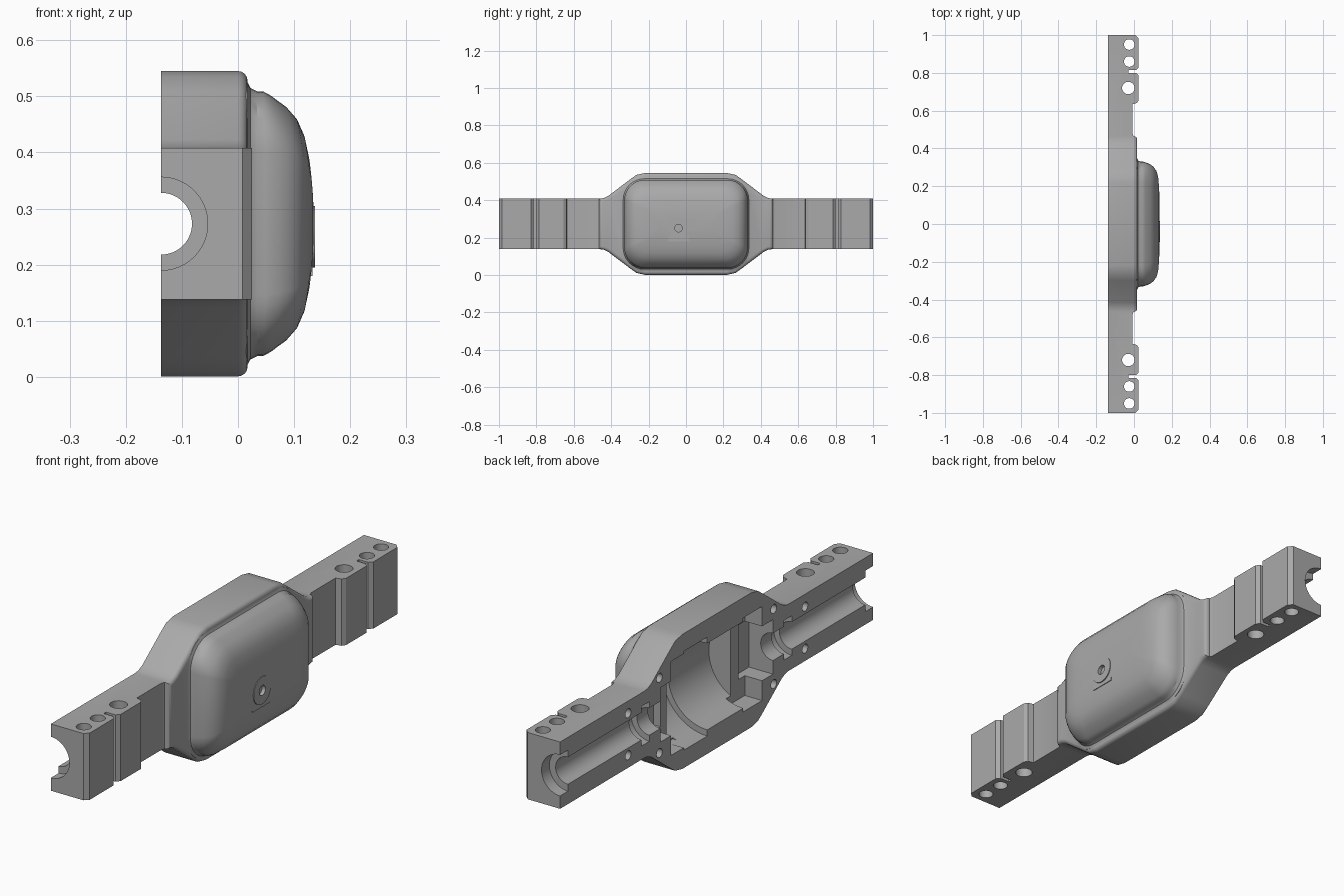
import bpy, bmesh, math
from mathutils import Matrix, Vector

if "Cube" in bpy.data.objects:
    bpy.data.objects.remove(bpy.data.objects["Cube"])

MID = 0.273       # axle height
SPLIT = -0.137    # open split plane

grey = bpy.data.materials.new("cast_grey")
grey.use_nodes = True
grey.diffuse_color = (0.4, 0.4, 0.4, 1)
grey.node_tree.nodes["Principled BSDF"].inputs["Base Color"].default_value = (0.4, 0.4, 0.4, 1)


def finish(bm, name):
    bmesh.ops.recalc_face_normals(bm, faces=bm.faces)
    mesh = bpy.data.meshes.new(name)
    bm.to_mesh(mesh)
    bm.free()
    mesh.materials.append(grey)
    ob = bpy.data.objects.new(name, mesh)
    bpy.context.collection.objects.link(ob)
    return ob


def prism(name, points, direction, bevel=0.0):
    """Extrude a closed outline, optionally rounding the far rim."""
    bm = bmesh.new()
    base = bm.faces.new([bm.verts.new(p) for p in points])
    ext = bmesh.ops.extrude_face_region(bm, geom=[base], use_keep_orig=True)["geom"]
    top = [v for v in ext if isinstance(v, bmesh.types.BMVert)]
    bmesh.ops.translate(bm, verts=top, vec=direction)
    if bevel:
        rim = [e for e in bm.edges if all(v in top for v in e.verts)]
        bmesh.ops.bevel(bm, geom=rim, offset=bevel, segments=4, profile=0.5, affect='EDGES')
    return finish(bm, name)


def rod(name, start, end, r, sides=48):
    a, b = Vector(start), Vector(end)
    bm = bmesh.new()
    turn = (b - a).to_track_quat('Z', 'Y').to_matrix().to_4x4()
    bmesh.ops.create_cone(bm, cap_ends=True, segments=sides, radius1=r, radius2=r,
                          depth=(b - a).length, matrix=Matrix.Translation((a + b) / 2) @ turn)
    return finish(bm, name)


def block(name, x, y, z):
    pts = [(x[0], y[0], z[0]), (x[0], y[1], z[0]), (x[0], y[1], z[1]), (x[0], y[0], z[1])]
    return prism(name, pts, (x[1] - x[0], 0, 0))


def combine(target, tool, operation):
    mod = target.modifiers.new(operation.lower(), 'BOOLEAN')
    mod.object, mod.operation, mod.solver = tool, operation, 'EXACT'
    bpy.context.view_layer.objects.active = target
    bpy.ops.object.modifier_apply(modifier=mod.name)
    bpy.data.objects.remove(tool)


# Centre body: flared outline with a rounded outer rim
quarter = [(0.465, 0.1345), (0.44, 0.138), (0.415, 0.15), (0.3, 0.237),
           (0.265, 0.262), (0.22, 0.272)]
upper = quarter + [(-y, z) for y, z in reversed(quarter)]
outline = upper + [(y, -z) for y, z in reversed(upper)]
housing = prism("axle_housing_half", [(SPLIT, y, MID + z) for y, z in outline],
                (0.154, 0, 0), 0.017)

# Axle arms with clamp blocks: one plan profile drawn through the height
plan = [(SPLIT, 1), (0.008, 1), (0.025, 0.983), (0.025, 0.83), (0.012, 0.815), (-0.03, 0.815),
        (-0.03, 0.8), (0.012, 0.8), (0.025, 0.785), (0.025, 0.655), (0.015, 0.64),
        (-0.008, 0.635), (-0.008, 0.48), (0, 0.455), (0.008, 0.44), (0.008, 0.4)]
plan += [(x, -y) for x, y in reversed(plan)]
arms = prism("axle_arms", [(x, y, MID - 0.135) for x, y in plan], (0, 0, 0.27))
combine(housing, arms, 'UNION')


# Domed cover: shrinking rounded rectangles
def rounded_ring(inset, steps=8):
    hy, hz = 0.33 - inset, 0.236 - inset
    r = max(0.11 - inset * 0.6, 0.03)
    for q, (sy, sz) in enumerate([(1, 1), (-1, 1), (-1, -1), (1, -1)]):
        for i in range(steps + 1):
            a = math.pi / 2 * (q + i / steps)
            yield sy * (hy - r) + r * math.cos(a), sz * (hz - r) + r * math.sin(a)


bm = bmesh.new()
rings = []
for inset, x in [(-0.016, 0), (-0.016, 0.017), (-0.006, 0.022), (0, 0.034), (0, 0.05),
                 (0.008, 0.08), (0.016, 0.097), (0.028, 0.112), (0.05, 0.126),
                 (0.08, 0.133), (0.12, 0.135), (0.16, 0.135), (0.195, 0.135)]:
    sag = 0.6 * min(max((x - 0.04) / 0.06, 0), 1)
    rings.append([bm.verts.new((x - sag * z * z, y, MID + z)) for y, z in rounded_ring(inset)])
for lo, hi in zip(rings, rings[1:]):
    for i in range(len(lo)):
        j = (i + 1) % len(lo)
        bm.faces.new([lo[i], lo[j], hi[j], hi[i]])
bm.faces.new(rings[0])
bm.faces.new(rings[-1])
combine(housing, finish(bm, "cover"), 'UNION')

# Filler plug boss with its lower pad
combine(housing, block("plug_pad", (0.1, 0.1325), (-0.095, 0.015), (0.18, 0.25)), 'UNION')
combine(housing, rod("plug_boss", (0.1, -0.04, 0.25), (0.137, -0.04, 0.25), 0.055), 'UNION')
combine(housing, rod("plug_hole", (0.122, -0.04, 0.25), (0.2, -0.04, 0.25), 0.02), 'DIFFERENCE')


# Axle bore and stepped gear chamber
def bore(y0, y1, r):
    combine(housing, rod("bore", (SPLIT, y0, MID), (SPLIT, y1, MID), r, 64), 'DIFFERENCE')


bore(-1.1, 1.1, 0.055)
bore(0.06, 0.21, 0.2)
bore(-0.2, 0.1, 0.175)

for s in (1, -1):
    # Bearing seats and end counterbores
    bore(s * 0.95, s * 1.1, 0.083)
    bore(s * 0.43, s * 0.48, 0.08)
    # Chamber end pockets
    for y0, y1, h, x in [(0.17, 0.29, 0.19, -0.06), (0.25, 0.36, 0.11, -0.03)]:
        ys = sorted((s * y0, s * y1))
        combine(housing, block("pocket", (-0.3, x), ys, (MID - h, MID + h)), 'DIFFERENCE')
    # Vertical clamp holes
    for x, y, r in [(-0.03, 0.72, 0.033), (-0.025, 0.86, 0.028), (-0.025, 0.95, 0.028)]:
        combine(housing, rod("clamp_hole", (x, s * y, -0.1), (x, s * y, 0.7), r, 32), 'DIFFERENCE')
    # Screw holes in the split face
    for y, h in [(0.365, 0.152), (0.565, 0.085)]:
        for z in (MID - h, MID + h):
            combine(housing, rod("screw_hole", (-0.3, s * y, z), (-0.05, s * y, z), 0.018, 24),
                    'DIFFERENCE')

bpy.ops.object.select_all(action='DESELECT')
housing.select_set(True)
bpy.context.view_layer.objects.active = housing
bpy.ops.object.shade_smooth_by_angle(angle=math.radians(30))
